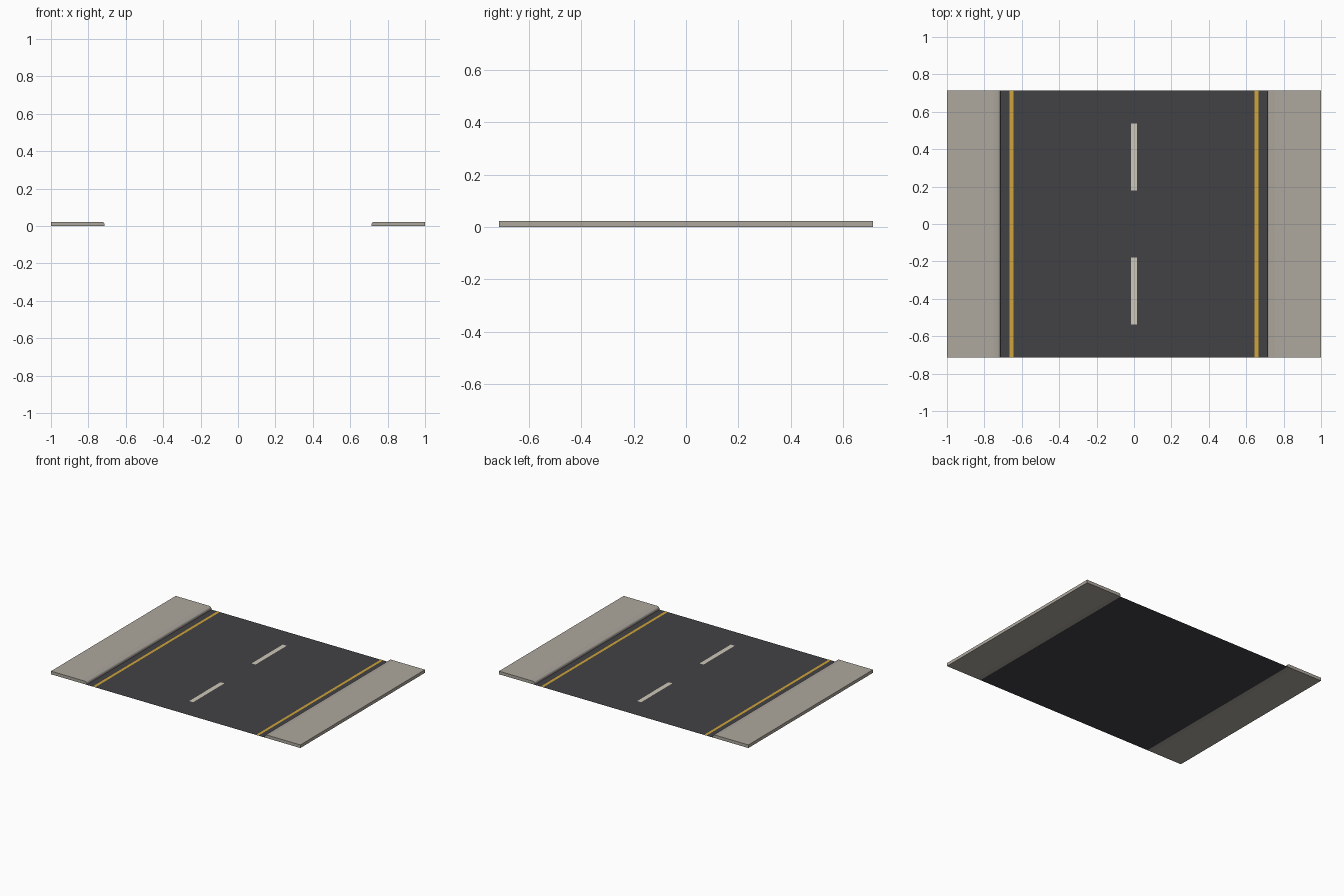
import bpy, bmesh, math

if "Cube" in bpy.data.objects:
    bpy.data.objects.remove(bpy.data.objects["Cube"])

HALF = 0.714      # half road width and half tile length
TOP = 0.0225      # kerb height


def material(name, rgb):
    m = bpy.data.materials.new(name)
    m.diffuse_color = (*rgb, 1)
    m.use_nodes = True
    m.node_tree.nodes["Principled BSDF"].inputs["Base Color"].default_value = m.diffuse_color
    return m


asphalt = material("asphalt", (0.055, 0.053, 0.060))
yellow = material("yellow paint", (0.62, 0.37, 0.04))
white = material("white paint", (0.62, 0.58, 0.48))
paving = material("paving", (0.42, 0.39, 0.34))
kerb_stone = material("kerb stone", (0.40, 0.37, 0.325))


def finish(name, bm, mat):
    me = bpy.data.meshes.new(name)
    bm.to_mesh(me)
    bm.free()
    me.materials.append(mat)
    ob = bpy.data.objects.new(name, me)
    bpy.context.collection.objects.link(ob)
    return ob


def plate(name, x0, x1, y0, y1, z, mat):
    bm = bmesh.new()
    bm.faces.new([bm.verts.new((x, y, z)) for x, y in
                  ((x0, y0), (x1, y0), (x1, y1), (x0, y1))])
    return finish(name, bm, mat)


def extrude_profile(name, points, mat):
    """Close an x-z profile and sweep it along the road."""
    bm = bmesh.new()
    face = bm.faces.new([bm.verts.new((x, -HALF, z)) for x, z in points])
    ext = bmesh.ops.extrude_face_region(bm, geom=[face])
    verts = [g for g in ext["geom"] if isinstance(g, bmesh.types.BMVert)]
    bmesh.ops.translate(bm, verts=verts, vec=(0, 2 * HALF, 0))
    bmesh.ops.recalc_face_normals(bm, faces=bm.faces)
    return finish(name, bm, mat)


# road surface
plate("road", -HALF, HALF, -HALF, HALF, 0, asphalt)

# centre dashes
for i, c in enumerate((-0.357, 0.357)):
    plate(f"centre_dash_{i}", -0.016, 0.016, c - 0.179, c + 0.179, 0.001, white)

R = 0.014
arc = [(HALF + R - R * math.cos(a), TOP - R + R * math.sin(a))
       for a in (math.radians(22.5 * k) for k in range(5))]

for s, side in ((-1, "left"), (1, "right")):
    # edge line
    a, b = sorted((s * 0.645, s * 0.665))
    plate(f"edge_line_{side}", a, b, -HALF, HALF, 0.001, yellow)
    # rounded kerb
    pts = [(HALF, 0)] + arc + [(0.75, TOP), (0.75, 0)]
    kerb = extrude_profile(f"kerb_{side}", [(s * x, z) for x, z in pts], kerb_stone)
    bpy.context.view_layer.objects.active = kerb
    kerb.select_set(True)
    bpy.ops.object.shade_smooth_by_angle(angle=math.radians(30))
    kerb.select_set(False)
    # pavement slab
    pts = [(0.75, 0), (0.75, TOP), (1, TOP), (1, 0)]
    extrude_profile(f"pavement_{side}", [(s * x, z) for x, z in pts], paving)
